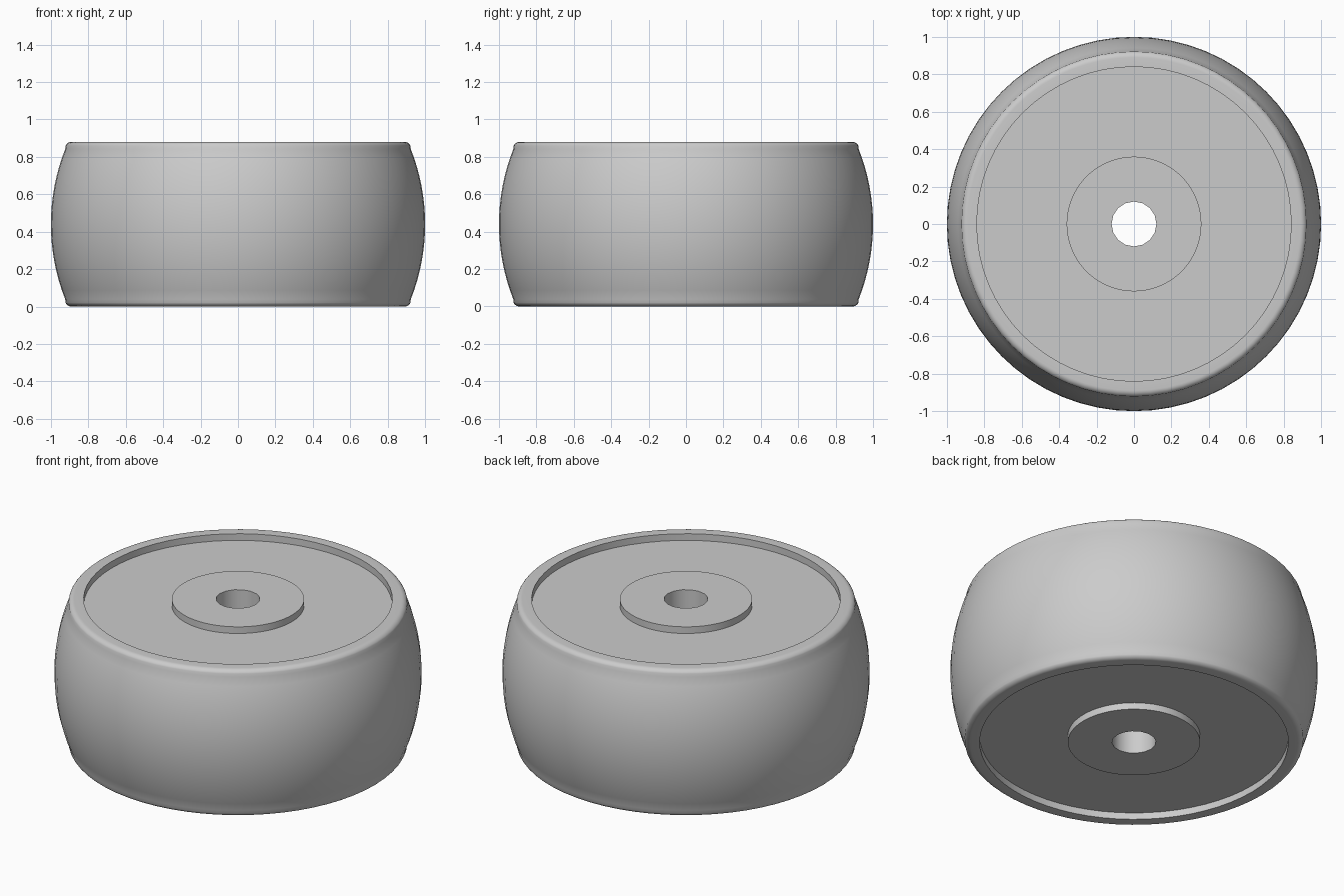
import bpy, bmesh, math

HEIGHT = 0.88
MID = HEIGHT / 2
SEGMENTS = 64

cube = bpy.data.objects.get("Cube")
if cube:
    bpy.data.objects.remove(cube, do_unlink=True)

# Single plain grey
grey = bpy.data.materials.new("light grey")
grey.use_nodes = True
colour = (0.6, 0.6, 0.6, 1)
grey.diffuse_color = colour
grey.node_tree.nodes["Principled BSDF"].inputs["Base Color"].default_value = colour


def arc(cx, cz, radius, start, end, steps):
    """Points along a circular arc, angles in degrees."""
    angles = [math.radians(start + (end - start) * i / steps) for i in range(steps + 1)]
    return [(cx + radius * math.cos(a), cz + radius * math.sin(a)) for a in angles]


def lathe(name, profile, segments):
    """Spin (radius, height) points around z and cap both open ends."""
    bm = bmesh.new()
    rings = []
    for r, z in profile:
        rings.append([bm.verts.new((r * math.cos(math.tau * i / segments),
                                    r * math.sin(math.tau * i / segments), z))
                      for i in range(segments)])
    for low, high in zip(rings, rings[1:]):
        for i in range(segments):
            j = (i + 1) % segments
            bm.faces.new((low[i], low[j], high[j], high[i]))
    bm.faces.new(rings[0])
    bm.faces.new(rings[-1])
    bmesh.ops.recalc_face_normals(bm, faces=bm.faces)
    mesh = bpy.data.meshes.new(name)
    bm.to_mesh(mesh)
    bm.free()
    mesh.materials.append(grey)
    obj = bpy.data.objects.new(name, mesh)
    bpy.context.collection.objects.link(obj)
    return obj


# Upper half of the section: bulged tread, rounded shoulder, recess, raised hub
crown = 1.09
upper = arc(1 - crown, MID, crown, 0, 21.6, 8)
upper += arc(0.89, HEIGHT - 0.035, 0.035, 25, 90, 5)
floor = HEIGHT - 0.04
upper += [(0.84, HEIGHT), (0.84, floor), (0.36, floor), (0.36, HEIGHT)]
lower = [(r, HEIGHT - z) for r, z in reversed(upper[1:])]
wheel = lathe("wheel", lower + upper, SEGMENTS)

# Axle bore through the hub
bore = lathe("axle_bore_cutter", [(0.12, -0.2), (0.12, HEIGHT + 0.2)], 16)
bore.hide_render = True
cut = wheel.modifiers.new("axle bore", "BOOLEAN")
cut.operation = "DIFFERENCE"
cut.solver = "EXACT"
cut.object = bore

for obj in bpy.context.selected_objects:
    obj.select_set(False)
bpy.context.view_layer.objects.active = wheel
wheel.select_set(True)
bpy.ops.object.modifier_apply(modifier=cut.name)
bpy.data.objects.remove(bore, do_unlink=True)
bpy.ops.object.shade_smooth_by_angle(angle=math.radians(35))
